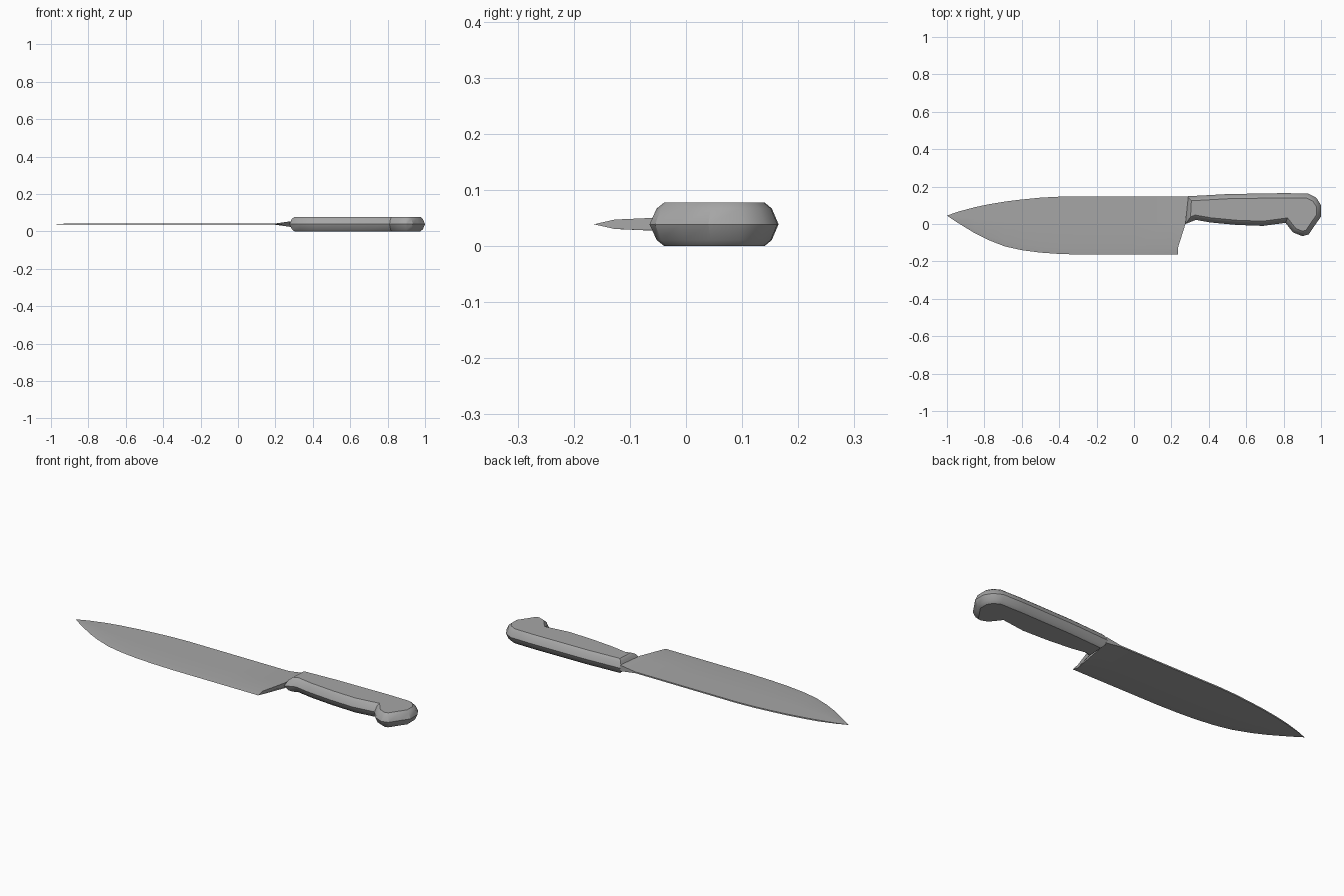
import bpy, bmesh, math
from mathutils import Vector

cube = bpy.data.objects.get("Cube")
if cube:
    bpy.data.objects.remove(cube, do_unlink=True)

MID = 0.039  # height of the plane of symmetry

grey = bpy.data.materials.new("mid_grey")
grey.use_nodes = True
colour = (0.38, 0.38, 0.38, 1)
grey.diffuse_color = colour
grey.node_tree.nodes["Principled BSDF"].inputs["Base Color"].default_value = colour


def finish(bm, name, angle):
    """Weld, orient and shade a part."""
    bmesh.ops.remove_doubles(bm, verts=bm.verts, dist=0.0002)
    bmesh.ops.recalc_face_normals(bm, faces=bm.faces)
    mesh = bpy.data.meshes.new(name)
    bm.to_mesh(mesh)
    bm.free()
    mesh.materials.append(grey)
    obj = bpy.data.objects.new(name, mesh)
    bpy.context.collection.objects.link(obj)
    bpy.ops.object.select_all(action='DESELECT')
    obj.select_set(True)
    bpy.context.view_layer.objects.active = obj
    bpy.ops.object.shade_smooth_by_angle(angle=math.radians(angle))


def loft(sections):
    """Skin a row of closed rings and cap both ends."""
    bm = bmesh.new()
    rings = [[bm.verts.new(p) for p in ring] for ring in sections]
    n = len(rings[0])
    for a, b in zip(rings, rings[1:]):
        for i in range(n):
            j = (i + 1) % n
            bm.faces.new((a[i], a[j], b[j], b[i]))
    bm.faces.new(rings[0])
    bm.faces.new(rings[-1])
    return bm


def inset(outline, d):
    """Offset a counter-clockwise outline inwards with mitred corners."""
    pts = [Vector(p) for p in outline]
    result = []
    for i, p in enumerate(pts):
        a = (p - pts[i - 1]).normalized()
        b = (pts[(i + 1) % len(pts)] - p).normalized()
        n1, n2 = Vector((-a.y, a.x)), Vector((-b.y, b.x))
        result.append(p + (n1 + n2) * d / (1 + n1.dot(n2)))
    return result


# Handle: stacked outlines, rounded towards both flat sides
outline = [(0.275, 0.0), (0.33, 0.022), (0.41, 0.008), (0.55, -0.005), (0.69, -0.01),
           (0.81, 0.006), (0.85, -0.045), (0.90, -0.065), (0.935, -0.055),
           (0.965, -0.01), (1.0, 0.04), (1.0, 0.10), (0.975, 0.14), (0.93, 0.163),
           (0.80, 0.165), (0.50, 0.16), (0.283, 0.148)]
levels = [(0.025, -0.039), (0.012, -0.028), (0, 0), (0.012, 0.028), (0.025, 0.039)]
finish(loft([[(p.x, p.y, MID + z) for p in inset(outline, d)] for d, z in levels]),
       "handle", 32)


def half_thickness(x):
    """Thin blade that flares into the bolster."""
    if x < 0.2:
        return 0.0035
    return 0.0035 + (x - 0.2) * 0.14


# Blade: stations of x, spine y and cutting edge y
stations = [(-1.0, 0.045, 0.045), (-0.94, 0.066, 0.005), (-0.85, 0.09, -0.05),
            (-0.78, 0.105, -0.085), (-0.69, 0.12, -0.12), (-0.60, 0.131, -0.14),
            (-0.50, 0.141, -0.153), (-0.40, 0.146, -0.16), (-0.28, 0.146, -0.164),
            (0.0, 0.146, -0.164), (0.2, 0.146, -0.164)]
sections = []
for x, spine, edge in stations:
    bevel = edge + 0.12 * (spine - edge)
    middle = (spine + bevel) / 2
    t = half_thickness(x) * min(1, (spine - edge) * 8)
    sections.append([(x, edge, MID)] + [(x, y, MID + t) for y in (bevel, middle, spine)]
                    + [(x, y, MID - t) for y in (spine, middle, bevel)])

# Slanted heel that closes the blade against the handle
heel = [(0.235, -0.127), (0.275, 0.0), (0.29, 0.147)]
sections.append([(0.235, -0.164, MID)]
                + [(x, y, MID + half_thickness(x)) for x, y in heel]
                + [(x, y, MID - half_thickness(x)) for x, y in reversed(heel)])
finish(loft(sections), "blade", 25)
